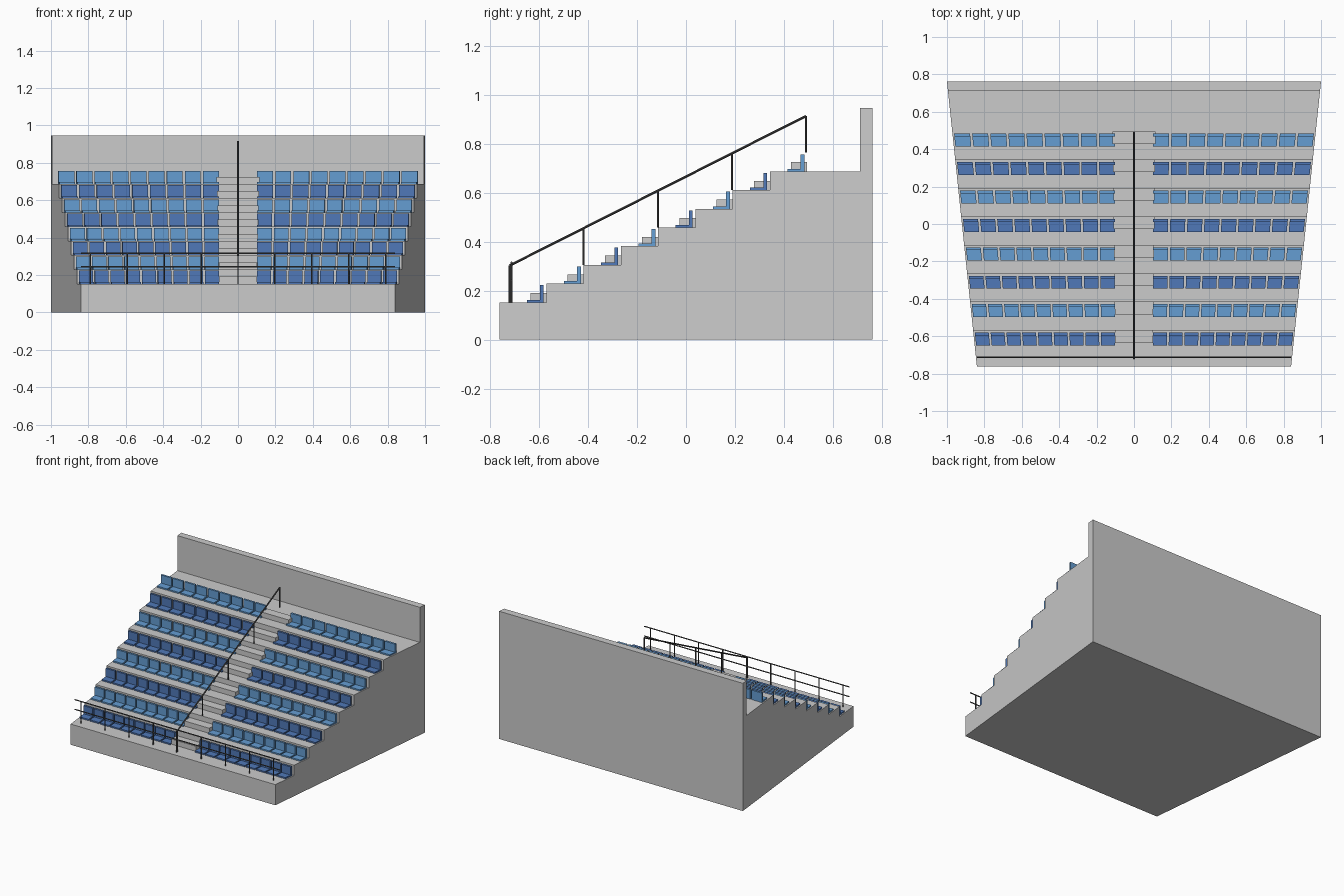
import bpy, bmesh
from mathutils import Vector

if "Cube" in bpy.data.objects:
    bpy.data.objects.remove(bpy.data.objects["Cube"])

ROWS, SEATS = 8, 9
RUN, RISE = 0.152, 0.0763
Y0, Z0 = -0.57, 0.153          # first riser position, first tread height


def side(y):
    """Half width of the tapered plan at depth y."""
    return 0.92 + 0.105 * y


def material(name, col):
    m = bpy.data.materials.new(name)
    m.diffuse_color = (*col, 1)
    m.use_nodes = True
    m.node_tree.nodes["Principled BSDF"].inputs["Base Color"].default_value = m.diffuse_color
    return m


dark = material("dark_blue", (0.08, 0.19, 0.48))
light = material("light_blue", (0.13, 0.34, 0.65))
metal = material("dark_metal", (0.08, 0.08, 0.08))


def finish(bm, name, mat=None):
    bmesh.ops.recalc_face_normals(bm, faces=bm.faces)
    me = bpy.data.meshes.new(name)
    bm.to_mesh(me)
    bm.free()
    ob = bpy.data.objects.new(name, me)
    bpy.context.collection.objects.link(ob)
    if mat:
        me.materials.append(mat)
    return ob


def tapered_box(bm, xa, xb, y0, y1, z0, z1):
    """Box whose sides follow the functions xa(y) and xb(y)."""
    r = bmesh.ops.create_cube(bm, size=1)
    for v in r["verts"]:
        y = y1 if v.co.y > 0 else y0
        v.co = ((xb if v.co.x > 0 else xa)(y), y, z1 if v.co.z > 0 else z0)


def rod(bm, a, b, r=0.004):
    a, b = Vector(a), Vector(b)
    d = b - a
    mat = d.to_track_quat('Z', 'Y').to_matrix().to_4x4()
    mat.translation = (a + b) / 2
    bmesh.ops.create_cone(bm, cap_ends=True, segments=8, radius1=r, radius2=r,
                          depth=d.length, matrix=mat)


# Stepped concrete body with the back wall, lofted from its side profile
profile = [(-0.762, 0), (-0.762, Z0)]
for k in range(ROWS - 1):
    y = Y0 + RUN * k
    profile += [(y, Z0 + RISE * k), (y, Z0 + RISE * (k + 1))]
profile += [(0.71, Z0 + RISE * (ROWS - 1)), (0.71, 0.947), (0.762, 0.947), (0.762, 0)]
bm = bmesh.new()
left = [bm.verts.new((-side(y), y, z)) for y, z in profile]
right = [bm.verts.new((side(y), y, z)) for y, z in profile]
bm.faces.new(left)
bm.faces.new(right)
for i in range(len(profile)):
    j = (i + 1) % len(profile)
    bm.faces.new((left[i], left[j], right[j], right[i]))
finish(bm, "stand_body")

# Half-height aisle steps
bm = bmesh.new()
for k in range(ROWS):
    y, z = Y0 + RUN * k, Z0 + RISE * k
    tapered_box(bm, lambda t: -0.118 * side(t), lambda t: 0.118 * side(t),
                y - 0.065, y, z, z + 0.038)
finish(bm, "aisle_steps")


# Seat rows: each seat is a thin pan and a backrest
def across(t):
    return lambda y: 0.097 + t * (side(y) - 0.1)


for k in range(ROWS):
    bm = bmesh.new()
    y, z = Y0 + RUN * k, Z0 + RISE * k
    for i in range(SEATS):
        a, b = across((i + 0.06) / SEATS), across((i + 0.94) / SEATS)
        for xa, xb in ((a, b), (lambda t: -b(t), lambda t: -a(t))):
            tapered_box(bm, xa, xb, y - 0.08, y - 0.025, z, z + 0.01)
            tapered_box(bm, xa, xb, y - 0.026, y - 0.011, z, z + 0.07)
    finish(bm, f"seat_row_{k + 1}", light if k % 2 else dark)

# Sloping aisle handrail with posts
bm = bmesh.new()
tops = []
for k in range(5):
    y, z = -0.72 + 0.3025 * k, Z0 + 2 * RISE * k
    tops.append((0, y, z + 0.15))
    rod(bm, (0, y, z), tops[-1])
rod(bm, tops[0], tops[-1], 0.005)
finish(bm, "aisle_handrail", metal)

# Front guard rail: two bars and nine posts
bm = bmesh.new()
for z in (0.243, 0.315):
    rod(bm, (-0.84, -0.712, z), (0.84, -0.712, z))
for i in range(9):
    x = -0.79 + 0.1975 * i
    rod(bm, (x, -0.712, Z0), (x, -0.712, 0.315))
finish(bm, "front_guard_rail", metal)
